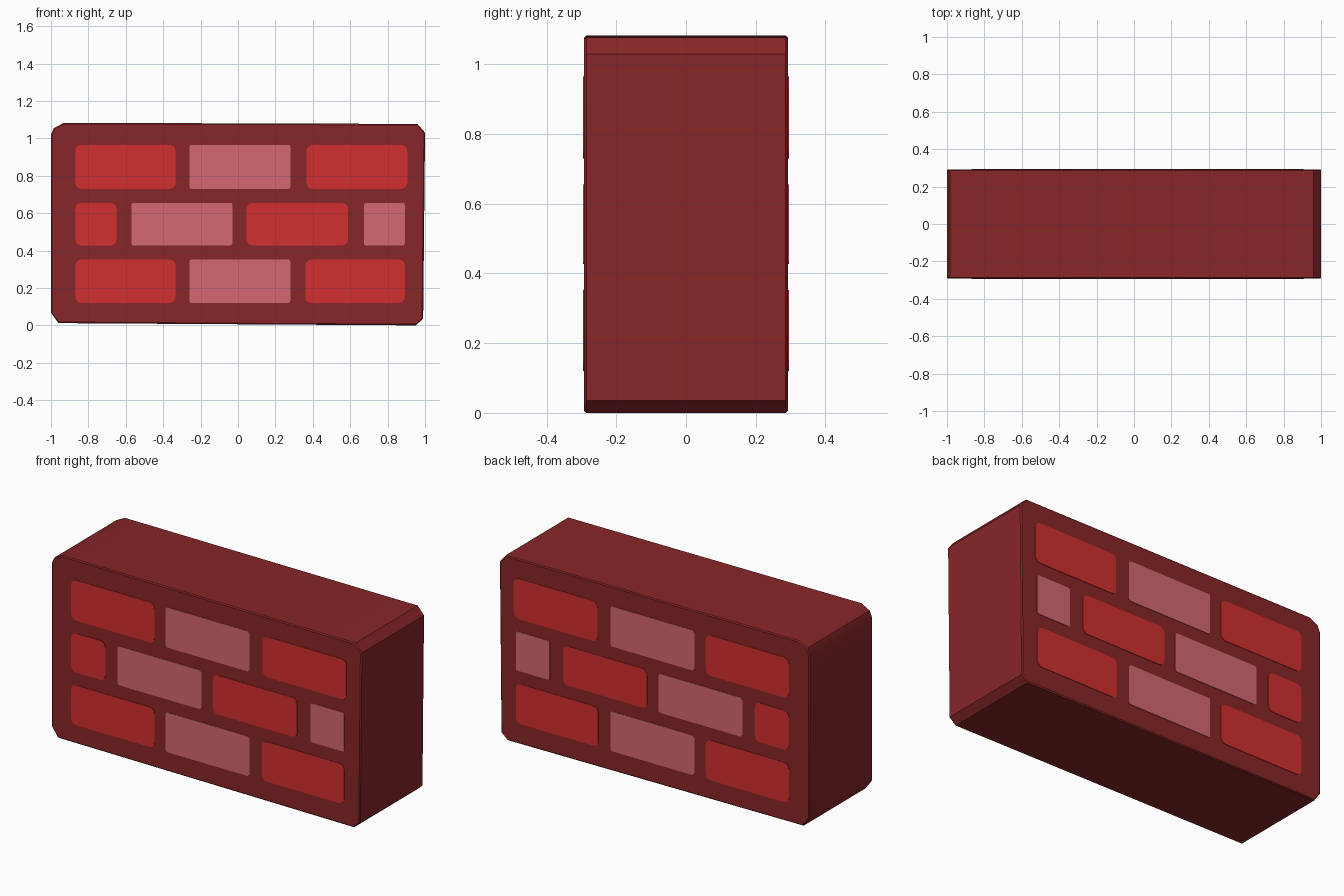
import bpy, bmesh, math

if "Cube" in bpy.data.objects:
    bpy.data.objects.remove(bpy.data.objects["Cube"])

HALF = 0.292      # half depth of the mortar block
PROUD = 0.003     # how far the brick plates stand out


def material(name, color):
    m = bpy.data.materials.new(name)
    m.diffuse_color = (*color, 1)
    m.use_nodes = True
    m.node_tree.nodes["Principled BSDF"].inputs["Base Color"].default_value = m.diffuse_color
    return m


mortar = material("dark red mortar", (0.245, 0.019, 0.021))
red = material("bright red brick", (0.65, 0.029, 0.029))
pink = material("pink brick", (0.66, 0.14, 0.165))


def prism(name, outline, y0, y1, mat, rim=0.0):
    """Extrude an (x, z) outline from y0 to y1, with an optional rim chamfer."""
    bm = bmesh.new()
    ring0 = [bm.verts.new((x, y0, z)) for x, z in outline]
    ring1 = [bm.verts.new((x, y1, z)) for x, z in outline]
    bm.faces.new(ring0)
    bm.faces.new(ring1[::-1])
    n = len(outline)
    for i in range(n):
        j = (i + 1) % n
        bm.faces.new((ring0[j], ring0[i], ring1[i], ring1[j]))
    bmesh.ops.recalc_face_normals(bm, faces=bm.faces[:])
    if rim:
        edges = [e for e in bm.edges if abs(e.verts[0].co.y - e.verts[1].co.y) < 1e-5]
        bmesh.ops.bevel(bm, geom=edges, offset=rim, segments=1, affect='EDGES')
    me = bpy.data.meshes.new(name)
    bm.to_mesh(me)
    bm.free()
    me.materials.append(mat)
    ob = bpy.data.objects.new(name, me)
    bpy.context.collection.objects.link(ob)
    return ob


def rounded_rect(x0, x1, z0, z1, r, steps=3):
    pts = []
    corners = [(x1 - r, z1 - r, 0), (x0 + r, z1 - r, 90),
               (x0 + r, z0 + r, 180), (x1 - r, z0 + r, 270)]
    for cx, cz, start in corners:
        for k in range(steps + 1):
            a = math.radians(start + 90 * k / steps)
            pts.append((cx + r * math.cos(a), cz + r * math.sin(a)))
    return pts


# Mortar block: slightly worn, uneven rectangle
block_outline = [(-0.96, 0.012), (-1.0, 0.068), (-1.0, 1.02), (-0.985, 1.055),
                 (-0.93, 1.083), (0.96, 1.077), (1.0, 1.03), (0.99, 0.035),
                 (0.95, 0.0)]
block = prism("mortar_block", block_outline, -HALF, HALF, mortar, rim=0.006)
bpy.context.view_layer.objects.active = block
block.select_set(True)
bpy.ops.object.shade_smooth_by_angle(angle=math.radians(38))

# Brick rows: (z bottom, z top, [(x left, x right), ...]), colours alternate
rows = [
    (0.12, 0.352, [(-0.87, -0.333), (-0.26, 0.28), (0.36, 0.892)]),
    (0.427, 0.655, [(-0.87, -0.65), (-0.57, -0.03), (0.045, 0.588), (0.673, 0.892)]),
    (0.73, 0.965, [(-0.87, -0.333), (-0.26, 0.28), (0.366, 0.905)]),
]

# Brick plates, same layout on the front and the back
for side, s in (("front", -1), ("back", 1)):
    for r, (z0, z1, spans) in enumerate(rows):
        for c, (x0, x1) in enumerate(spans):
            mat, radius = (pink, 0.012) if c % 2 else (red, 0.032)
            prism(f"{side}_brick_{r + 1}_{c + 1}", rounded_rect(x0, x1, z0, z1, radius),
                  s * (HALF - 0.003), s * (HALF + PROUD), mat)
